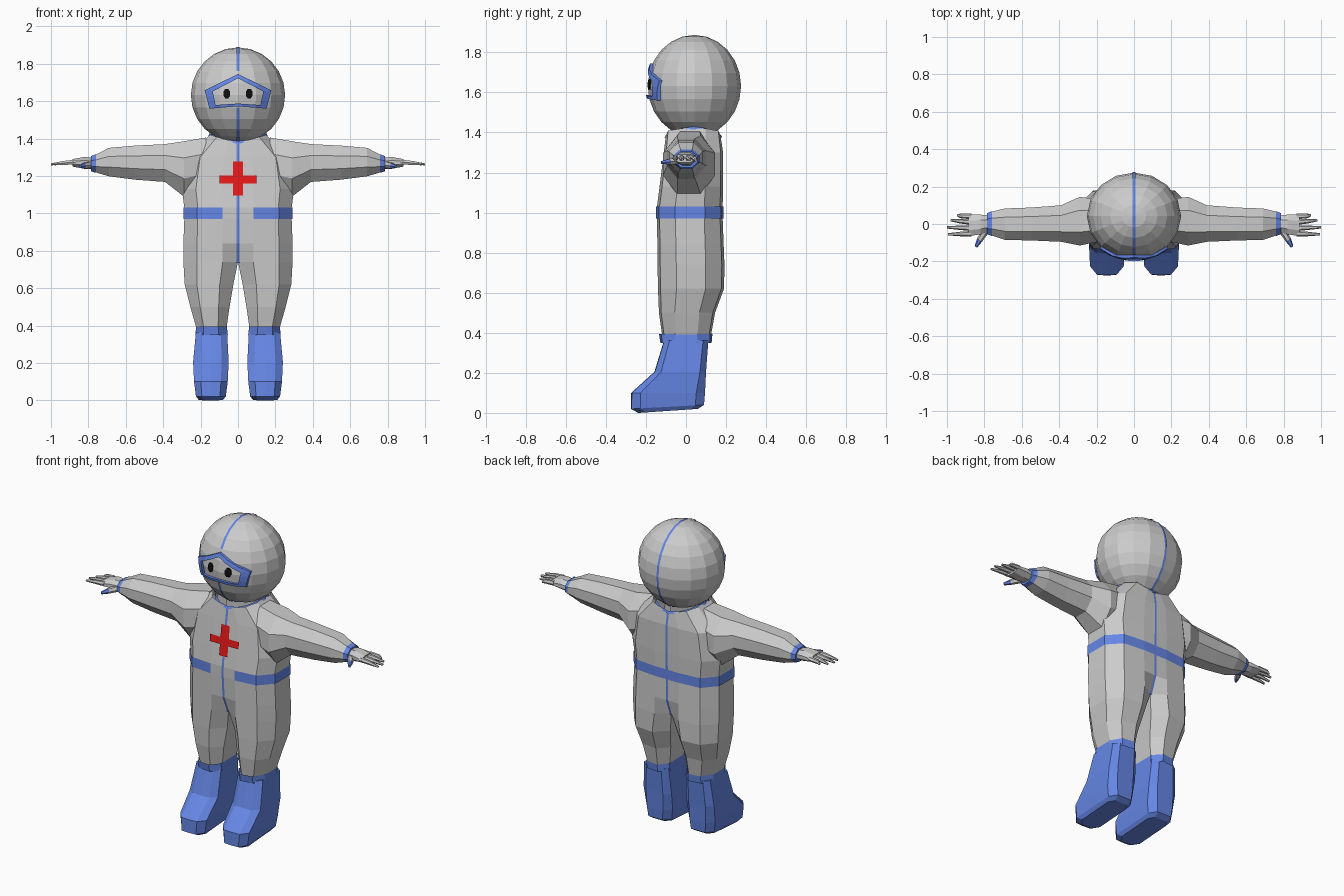
import bpy, bmesh, math
from mathutils import Vector

if "Cube" in bpy.data.objects:
    bpy.data.objects.remove(bpy.data.objects["Cube"])


def material(name, rgb):
    m = bpy.data.materials.new(name)
    m.diffuse_color = (*rgb, 1)
    m.use_nodes = True
    m.node_tree.nodes["Principled BSDF"].inputs["Base Color"].default_value = m.diffuse_color
    return m


BLUE = material("blue", (0.13, 0.24, 0.78))
RED = material("red", (0.8, 0.01, 0.01))
BLACK = material("black", (0.005, 0.005, 0.005))


def finish(name, bm, mat=None, mirror=False):
    bmesh.ops.recalc_face_normals(bm, faces=bm.faces)
    me = bpy.data.meshes.new(name)
    bm.to_mesh(me)
    bm.free()
    ob = bpy.data.objects.new(name, me)
    bpy.context.collection.objects.link(ob)
    if mat:
        me.materials.append(mat)
    if mirror:
        ob.modifiers.new("mirror", 'MIRROR')
    return ob


def loft(name, rings, mat=None, mirror=True, caps=(), drop=None, cyclic=False):
    """Skin closed rings of equal length; caps lists the ring indices to fill."""
    bm = bmesh.new()
    vs = [[bm.verts.new(p) for p in r] for r in rings]
    n = len(rings[0])
    pairs = list(zip(vs, vs[1:])) + ([(vs[-1], vs[0])] if cyclic else [])
    for a, b in pairs:
        for i in range(n):
            j = (i + 1) % n
            bm.faces.new((a[i], a[j], b[j], b[i]))
    for c in caps:
        bm.faces.new(vs[c])
    if drop:
        gone = [f for f in bm.faces if drop(f.calc_center_median())]
        bmesh.ops.delete(bm, geom=gone, context='FACES')
    return finish(name, bm, mat, mirror)


def ribbon(name, path, w=0.007):
    bm = bmesh.new()
    rows = [(bm.verts.new((-w, y, z)), bm.verts.new((w, y, z))) for y, z in path]
    for a, b in zip(rows, rows[1:]):
        bm.faces.new((a[0], a[1], b[1], b[0]))
    return finish(name, bm, BLUE)


def tube(name, path, mat=None):
    """Six-sided tapered tube through (x, y, z, radius) points."""
    d = Vector(path[-1][:3]) - Vector(path[0][:3])
    side = d.cross(Vector((0, 0, 1))).normalized()
    up = side.cross(d).normalized()
    rings = [[Vector(p[:3]) + p[3] * (math.cos(k * math.pi / 3) * side + math.sin(k * math.pi / 3) * up)
              for k in range(6)] for p in path]
    return loft(name, rings, mat, caps=(0, -1))


# Suit: half body from boot to neck, mirrored
def half(z, xi, xo, yf, yb, ci, rise=0):
    t = [(0, ci), (.28, 0), (.75, .04), (1, .28), (1, .72), (.75, .96), (.28, 1), (0, 1 - ci)]
    return [Vector((xi + (xo - xi) * u, yf + (yb - yf) * v, z + rise * u)) for u, v in t]


body = [half(*r) for r in [
    (.36, .065, .215, -.115, .12, .22), (.50, .045, .255, -.135, .145, .22),
    (.62, .025, .285, -.14, .19, .22), (.74, 0, .292, -.142, .192, .15),
    (.84, 0, .292, -.143, .188, .02), (.97, 0, .287, -.145, .183, 0),
    (1.03, 0, .287, -.145, .183, 0), (1.13, 0, .30, -.132, .185, 0),
    (1.30, 0, .27, -.111, .185, 0), (1.375, 0, .15, -.10, .172, 0, .045)]]
loft("suit_body", body, drop=lambda c: c.x < 1e-4)

# Belt with a gap at the front
belt = [half(z, 0, .292, -.149, .188, 0) for z in (.97, 1.03)]
loft("belt", belt, BLUE, drop=lambda c: c.x < 1e-4 or (c.y < 0 and c.x < .08))

# Centre seam down the front, under the crotch and up the back
torso = body[3:]
seam = [(r[0].y - .004, r[0].z) for r in reversed(torso)] + [(r[-1].y + .004, r[-1].z) for r in torso]
n = len(torso)
seam[n - 1] = (seam[n - 1][0], .735)
seam[n] = (seam[n][0], .735)
ribbon("body_seam", seam)

# Collar trim
def collar(grow, dz):
    pts = []
    for k in range(16):
        a = k * math.tau / 16
        pts.append((math.cos(a) * (.152 + grow), .037 + math.sin(a) * (.138 + grow),
                    1.373 + dz + .042 * math.cos(a) ** 2))
    return pts
loft("collar_trim", [collar(.006, 0), collar(0, .014)], BLUE, mirror=False)


# Arms
def arm_ring(x, z0, z1, y0, y1):
    cy, cz, ry, rz = (y0 + y1) / 2, (z0 + z1) / 2, (y1 - y0) / 2, (z1 - z0) / 2
    t = [(-1, -.35), (-.45, -1), (.45, -1), (1, -.35), (1, .4), (.45, 1), (-.45, 1), (-1, .4)]
    return [(x, cy + u * ry, cz + v * rz) for u, v in t]


loft("arm", [arm_ring(*r) for r in [
    (.17, 1.12, 1.405, -.09, .13), (.29, 1.09, 1.385, -.115, .145),
    (.39, 1.168, 1.37, -.095, .10), (.55, 1.18, 1.362, -.088, .088),
    (.69, 1.198, 1.35, -.085, .083), (.765, 1.22, 1.312, -.06, .065)]], caps=(-1,))
loft("cuff", [arm_ring(*r) for r in [
    (.76, 1.217, 1.316, -.064, .068), (.785, 1.224, 1.306, -.055, .058)]], BLUE, caps=(-1,))

# Hands
loft("palm", [arm_ring(*r) for r in [
    (.77, 1.235, 1.295, -.04, .045), (.82, 1.238, 1.302, -.055, .05),
    (.885, 1.25, 1.29, -.065, .05)]], caps=(0, -1))
for y0, y1, tip in [(.04, .047, .945), (.01, .02, .98), (-.022, -.018, 1.0), (-.052, -.055, .995)]:
    tube("finger", [(.87, y0, 1.273, .015), (.93, (y0 + y1) / 2, 1.27, .012), (tip, y1, 1.262, .006)])
tube("thumb", [(.79, -.03, 1.26, .02), (.825, -.085, 1.254, .016)])
tube("thumb_tip", [(.825, -.085, 1.254, .016), (.845, -.122, 1.25, .008)], BLUE)


# Boots
def boot_ring(z, xi, xo, yf, yb, heel=0):
    t = [(0, .12), (.2, 0), (.5, -.01), (.8, 0), (1, .12), (1, .88), (.8, 1), (.2, 1), (0, .88)]
    return [(xi + (xo - xi) * u, yf + (yb - yf) * v, z + heel * max(v, 0)) for u, v in t]


loft("boot", [boot_ring(*r) for r in [
    (.365, .058, .225, -.107, .112), (.205, .05, .24, -.155, .10),
    (.10, .055, .235, -.27, .095), (.02, .065, .225, -.272, .09, .02),
    (0, .08, .21, -.235, .06, .02)]], BLUE, caps=(0, -1))
loft("boot_cuff", [half(.35, .054, .228, -.128, .128, .2), half(.395, .06, .224, -.135, .132, .2)], BLUE)

# Head
HC, HR = Vector((0, .042, 1.632)), Vector((.252, .233, .255))
bm = bmesh.new()
bmesh.ops.create_uvsphere(bm, u_segments=16, v_segments=12, radius=1)
for v in bm.verts:
    v.co = Vector(a * b for a, b in zip(v.co, HR)) + HC
finish("head", bm)


def meridian(k):
    a = k * math.pi / 12
    return (HC.y - math.sin(a) * (HR.y + .003), HC.z + math.cos(a) * (HR.z + .003))


ribbon("head_seam_top", [meridian(k) for k in range(-11, 5)])
ribbon("head_seam_chin", [meridian(k) for k in (7, 8, 9, 10, 11)])


# Visor frame wrapped on the head
def on_head(x, z, off):
    q = 1 - (x / HR.x) ** 2 - ((z - HC.z) / HR.z) ** 2
    return Vector((x, HC.y - HR.y * math.sqrt(max(q, 0)) - off, z))


def outline(right, off):
    pts = right + [(-x, z) for x, z in reversed(right[1:-1])]
    out = []
    for (x0, z0), (x1, z1) in zip(pts, pts[1:] + pts[:1]):
        out += [on_head(x0 + (x1 - x0) * t / 3, z0 + (z1 - z0) * t / 3, off) for t in range(3)]
    return out


outer = [(0, 1.745), (.178, 1.658), (.153, 1.56), (0, 1.572)]
inner = [(0, 1.722), (.135, 1.652), (.12, 1.579), (0, 1.587)]
loft("visor_frame", [outline(outer, -.02), outline(outer, .012), outline(inner, .012), outline(inner, -.02)],
     BLUE, mirror=False, cyclic=True)

# Eyes
eye = lambda s, off: [on_head(.06 + s * .02 * math.cos(k * math.pi / 4 + .39),
                              1.64 + s * .028 * math.sin(k * math.pi / 4 + .39), off) for k in range(8)]
loft("eye", [eye(1, -.01), eye(1, .003), eye(.6, .006)], BLACK, caps=(-1,))

# Chest cross, laid on the sloping chest
bm = bmesh.new()
chest = lambda x, z: (x, -.139 + (z - 1.13) * .124, z)
for w, z0, z1 in [(.028, 1.095, 1.16), (.098, 1.16, 1.202), (.028, 1.202, 1.278)]:
    bm.faces.new([bm.verts.new(chest(x, z)) for x, z in [(-w, z0), (w, z0), (w, z1), (-w, z1)]])
finish("chest_cross", bm, RED)
